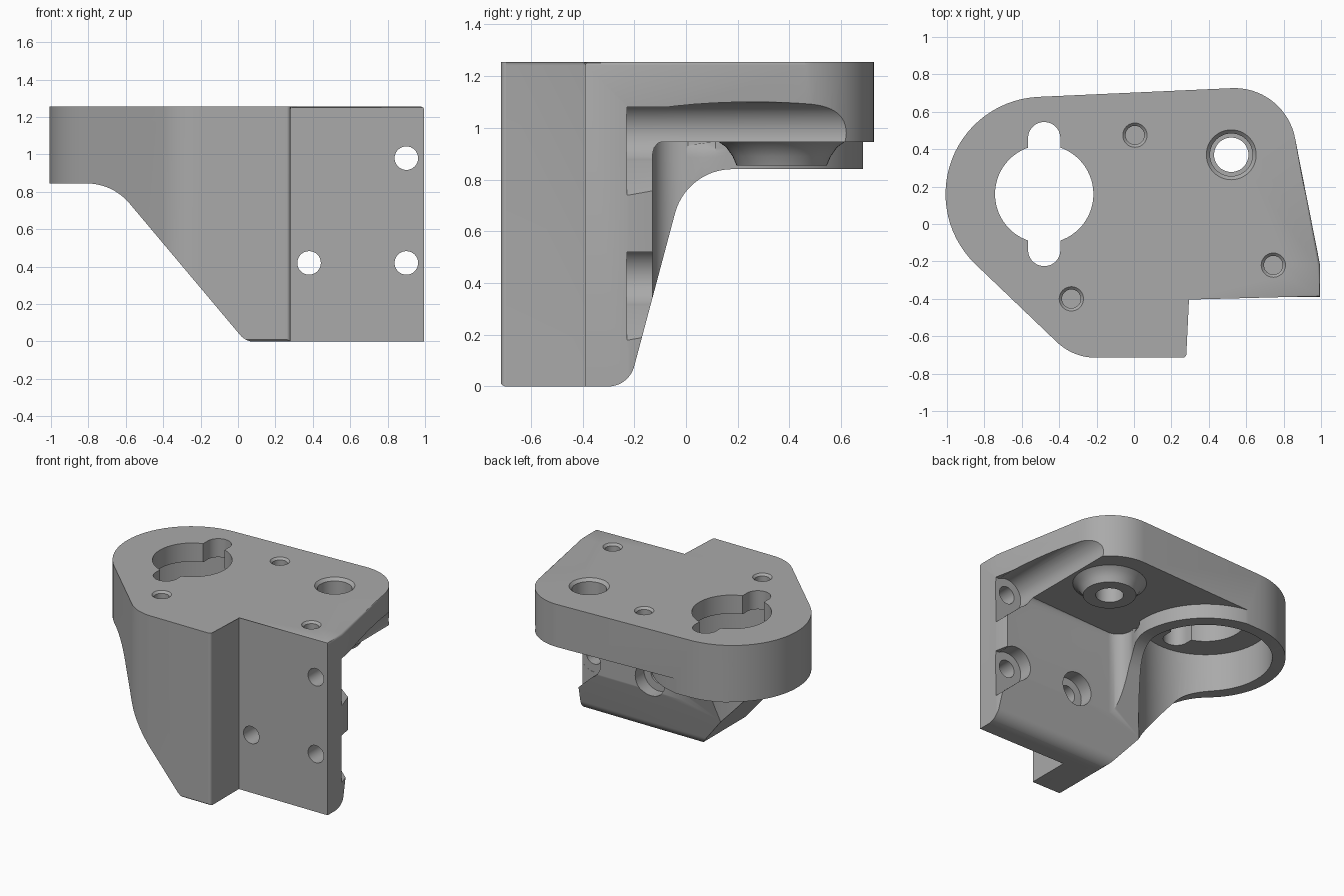
import bpy, bmesh, math
from mathutils import Vector

cube = bpy.data.objects.get("Cube")
if cube:
    bpy.data.objects.remove(cube, do_unlink=True)

# One painted metal colour
metal = bpy.data.materials.new("grey metal")
metal.use_nodes = True
metal.diffuse_color = (0.4, 0.4, 0.4, 1)
metal.node_tree.nodes["Principled BSDF"].inputs["Base Color"].default_value = (0.4, 0.4, 0.4, 1)

HEIGHT = 1.255
RING = Vector((-0.48, 0.16))      # centre of the large keyed opening
AXES = {
    "z": lambda u, v, w: (u, v, w),
    "y": lambda u, v, w: (u, w, v),
    "x": lambda u, v, w: (w, u, v),
}


def rounded(corners, steps=12):
    """Polygon from (u, v, radius) corners, with a fillet at each corner."""
    points = []
    for i, (u, v, r) in enumerate(corners):
        here = Vector((u, v))
        if r == 0:
            points.append(here)
            continue
        a = (Vector(corners[i - 1][:2]) - here).normalized()
        b = (Vector(corners[(i + 1) % len(corners)][:2]) - here).normalized()
        half = a.angle(b) / 2
        centre = here + (a + b).normalized() * (r / math.sin(half))
        start = here + a * (r / math.tan(half)) - centre
        end = here + b * (r / math.tan(half)) - centre
        sweep = math.atan2(start.x * end.y - start.y * end.x, start.dot(end))
        n = max(3, int(steps * abs(sweep)))
        for k in range(n + 1):
            t = sweep * k / n
            points.append(centre + Vector((start.x * math.cos(t) - start.y * math.sin(t),
                                           start.x * math.sin(t) + start.y * math.cos(t))))
    return points


def circle(u, v, r, n=48):
    return [Vector((u + r * math.cos(math.tau * k / n), v + r * math.sin(math.tau * k / n)))
            for k in range(n)]


def loft(name, rings, axis="z", bevel=0, segments=2):
    """Solid through (outline, depth) rings; bevel rounds the last rim."""
    bm = bmesh.new()
    loops = [[bm.verts.new(AXES[axis](p[0], p[1], d)) for p in pts] for pts, d in rings]
    bm.faces.new(loops[0])
    cap = bm.faces.new(loops[-1])
    for low, high in zip(loops, loops[1:]):
        for i in range(len(low)):
            bm.faces.new((low[i - 1], low[i], high[i], high[i - 1]))
    if bevel:
        bmesh.ops.bevel(bm, geom=list(cap.edges), offset=bevel, segments=segments,
                        profile=0.5, affect="EDGES")
    bmesh.ops.recalc_face_normals(bm, faces=bm.faces)
    mesh = bpy.data.meshes.new(name)
    bm.to_mesh(mesh)
    bm.free()
    mesh.materials.append(metal)
    obj = bpy.data.objects.new(name, mesh)
    bpy.context.collection.objects.link(obj)
    return obj


def prism(name, pts, low, high, axis="z", **kw):
    return loft(name, [(pts, low), (pts, high)], axis, **kw)


def combine(tool, operation="DIFFERENCE"):
    """Apply a boolean to the bracket and discard the tool."""
    tool.hide_render = True
    mod = bracket.modifiers.new(tool.name, "BOOLEAN")
    mod.object, mod.operation, mod.solver = tool, operation, "EXACT"
    bpy.context.view_layer.objects.active = bracket
    bpy.ops.object.modifier_apply(modifier=mod.name)
    bpy.data.objects.remove(tool, do_unlink=True)


# Body: plan outline trimmed by side and front profiles
plan = rounded([(-1.726, 0.625, 0.52), (-0.325, -0.715, 0.3), (0.28, -0.715, 0.02),
                (0.28, -0.39, 0), (0.995, -0.39, 0), (0.995, -0.22, 0), (0.806, 0.739, 0.33)])
bracket = prism("bracket", plan, 0, HEIGHT, bevel=0.014)
side = rounded([(-0.72, 0, 0.025), (-0.221, 0, 0.104), (0.003, 0.84, 0.23),
                (0.9, 0.84, 0), (0.9, 1.4, 0), (-0.72, 1.4, 0)])
combine(prism("side_profile", side, -1.5, 1.5, "x"), "INTERSECT")
front = rounded([(-1.2, 0.845, 0), (-0.67, 0.845, 0.3), (0.042, -0.002, 0.1),
                 (1.2, -0.002, 0), (1.2, 1.4, 0), (-1.2, 1.4, 0)])
combine(prism("front_profile", front, -1.5, 1.5, "y"), "INTERSECT")

# Filleted pocket under the plate, outside the ring wall
arc = [(RING.x + 0.53 * math.cos(math.radians(a)), RING.y + 0.53 * math.sin(math.radians(a)), 0)
       for a in range(-10, 101, 5)]
pocket = rounded([(1.4, -0.13, 0), (-0.037, -0.13, 0.1)] + arc + [(-0.57, 1.4, 0), (1.4, 1.4, 0)])
combine(prism("plate_pocket", pocket, -0.3, 0.945, bevel=0.06, segments=5))

# Flared boss below the plate
hole = (0.52, 0.37)
combine(loft("hole_boss", [(circle(*hole, 0.175), 0.855), (circle(*hole, 0.19), 0.89),
                           (circle(*hole, 0.215), 0.925), (circle(*hole, 0.25), 0.95),
                           (circle(*hole, 0.25), 1.0)]), "UNION")

# Ring cavity and keyed opening
combine(prism("ring_cavity", circle(*RING, 0.44, 72), -0.3, 1.12, bevel=0.03, segments=3))
combine(prism("round_opening", circle(*RING, 0.263, 64), 0.9, 1.5))
slot = rounded([(RING.x + sx * 0.086, RING.y + sy * 0.385, 0.085)
                for sx, sy in ((-1, -1), (1, -1), (1, 1), (-1, 1))])
combine(prism("key_slot", slot, 0.9, 1.5))

# Large plate hole with a stepped seat
combine(prism("plate_hole", circle(*hole, 0.092), 0.5, 1.5))
combine(loft("plate_hole_seat", [(circle(*hole, 0.114), 1.05), (circle(*hole, 0.114), HEIGHT - 0.02),
                                 (circle(*hole, 0.148), HEIGHT + 0.015)]))

# Three blind pin holes with chamfered rims
for x, y in ((0.005, 0.475), (-0.335, -0.4), (0.745, -0.22)):
    combine(loft("pin_hole", [(circle(x, y, 0.05, 32), 1.05), (circle(x, y, 0.05, 32), HEIGHT - 0.015),
                              (circle(x, y, 0.08, 32), HEIGHT + 0.015)]))

# Screw holes and their reliefs at the back of the wall
for x, z, reach in ((0.38, 0.42, 0.3), (0.9, 0.42, 0.3), (0.9, 0.98, 0.9)):
    combine(prism("screw_hole", circle(x, z, 0.063, 32), -1, 0.5, "y"))
    combine(prism("screw_relief", circle(x, z, 0.12), -0.23, reach, "y"))
    if x > 0.5:
        wedge = [(1.2, z + 0.1), (0.91, z + 0.1), (0.83, z - 0.09), (0.995, z - 0.24), (1.2, z - 0.24)]
        combine(prism("edge_relief", wedge, -0.229, -0.03, "y"))

# Smooth curved surfaces, keep crisp edges
bpy.ops.object.select_all(action="DESELECT")
bracket.select_set(True)
bpy.context.view_layer.objects.active = bracket
bpy.ops.object.shade_smooth_by_angle(angle=math.radians(30))
